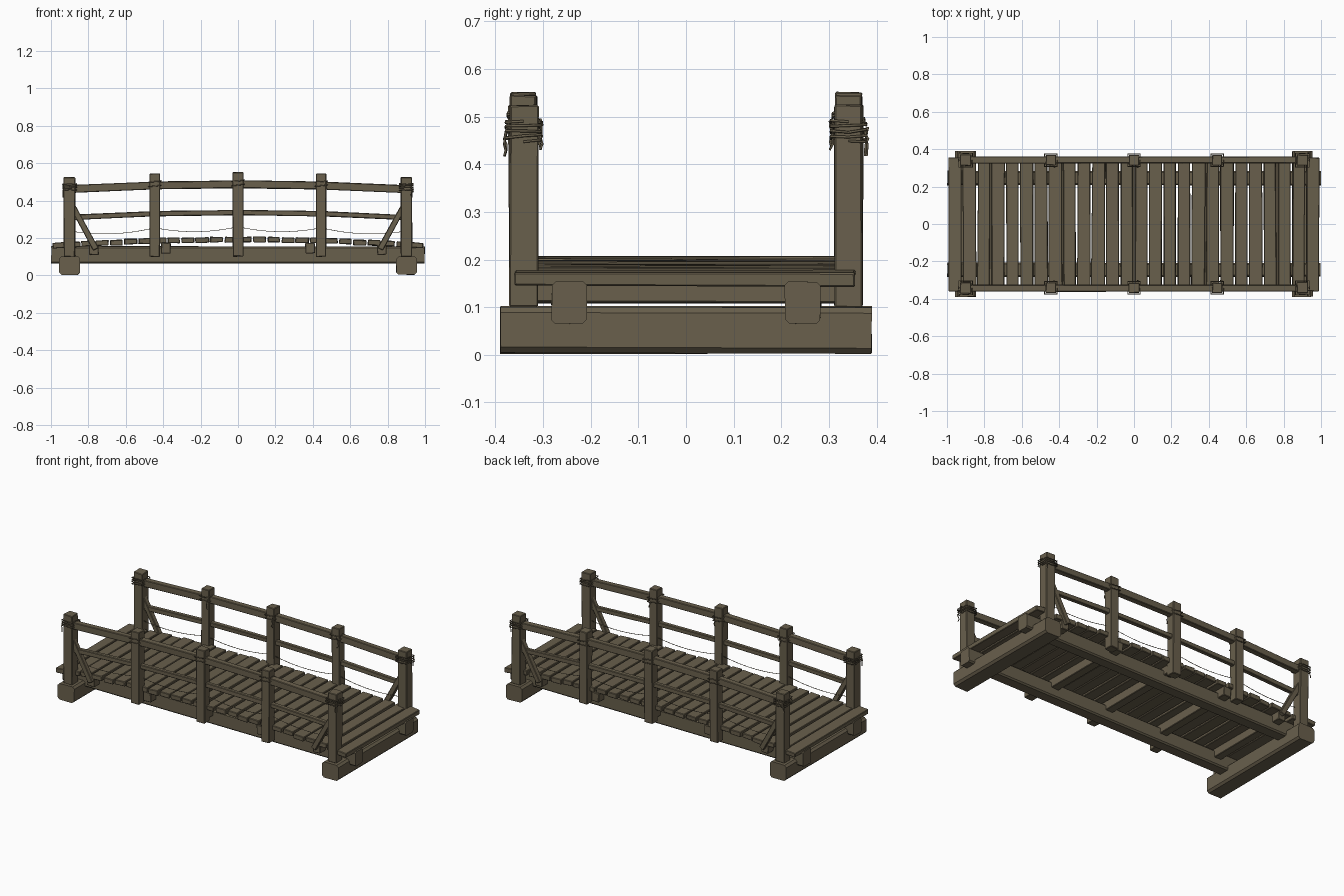
import bpy, bmesh, math, random
from mathutils import Matrix, Vector

if "Cube" in bpy.data.objects:
    bpy.data.objects.remove(bpy.data.objects["Cube"])

random.seed(4)

wood = bpy.data.materials.new("weathered brown wood")
wood.diffuse_color = (0.141, 0.116, 0.073, 1)
wood.use_nodes = True
wood.node_tree.nodes["Principled BSDF"].inputs["Base Color"].default_value = wood.diffuse_color


def rnd(a):
    return random.uniform(-a, a)


def box(name, loc, size, tilt=0.0, yaw=0.0, bevel=0.003, wobble=0.002, along=None):
    """Rough-hewn timber: bevelled box with slightly uneven corners.
    along = axis index whose parallel edges alone are bevelled."""
    bm = bmesh.new()
    bmesh.ops.create_cube(bm, size=1)
    edges = [e for e in bm.edges if along is None or
             abs(e.verts[0].co[along] - e.verts[1].co[along]) > 0.5]
    for v in bm.verts:
        v.co = Vector([v.co[i] * size[i] + rnd(wobble) for i in range(3)])
    bmesh.ops.bevel(bm, geom=edges, offset=bevel, segments=1, affect='EDGES')
    m = Matrix.Translation(loc) @ Matrix.Rotation(yaw, 4, 'Z') @ Matrix.Rotation(tilt, 4, 'Y')
    bmesh.ops.transform(bm, matrix=m, verts=bm.verts)
    me = bpy.data.meshes.new(name)
    bm.to_mesh(me)
    bm.free()
    me.materials.append(wood)
    ob = bpy.data.objects.new(name, me)
    bpy.context.collection.objects.link(ob)
    return ob


def beam(name, a, b, width, height, extra=0.0, bevel=0.003):
    """Timber running from a to b in an x-z plane."""
    a, b = Vector(a), Vector(b)
    d = b - a
    return box(name, (a + b) / 2, (d.length + extra, width, height),
               tilt=-math.atan2(d.z, d.x), bevel=bevel, wobble=0.0015)


def rope(name, pts, radius):
    cu = bpy.data.curves.new(name, 'CURVE')
    cu.dimensions = '3D'
    cu.bevel_depth = radius
    cu.bevel_resolution = 1
    cu.use_fill_caps = True
    sp = cu.splines.new('POLY')
    sp.points.add(len(pts) - 1)
    for p, q in zip(sp.points, pts):
        p.co = (*q, 1)
    cu.materials.append(wood)
    ob = bpy.data.objects.new(name, cu)
    bpy.context.collection.objects.link(ob)


def arch(x, rise=0.03):
    return rise * (1 - min(1, abs(x) / 0.95) ** 2)


# ground sills
for s in (-1, 1):
    box("ground_sill", (s * 0.9, 0, 0.052), (0.11, 0.778, 0.098), bevel=0.012, along=1)

# long stringers
for s in (-1, 1):
    box("stringer", (0, s * 0.245, 0.11), (1.995, 0.076, 0.09), bevel=0.008, along=0)

# cross joists
for i in range(-2, 3):
    x = i * 0.385
    box("cross_joist", (x, 0, 0.132 + arch(x, 0.016)), (0.05, 0.67, 0.056))

# arched deck planks
n, pitch = 26, 0.0765
for i in range(n):
    x = (i - (n - 1) / 2) * pitch
    end = i in (0, n - 1)
    slope = 2 * 0.03 * x / 0.9025
    box("deck_plank", (x, rnd(0.004), 0.161 + arch(x) + rnd(0.002)),
        (0.068 + rnd(0.004), 0.715 if end else 0.675 + rnd(0.01), 0.029),
        tilt=slope + rnd(0.015), yaw=rnd(0.006))

# railings on both sides
posts = [-0.9, -0.445, 0, 0.445, 0.9]
for s in (-1, 1):
    y = s * 0.341
    for x in posts:
        end = abs(x) > 0.8
        top = 0.521 + arch(x)
        w = 0.06 if end else 0.055
        box("rail_post", (x, y, (0.1 + top) / 2), (w, w, top - 0.1), yaw=rnd(0.05))

    for a, b in zip(posts, posts[1:]):
        ea = a - 0.025 if a < -0.8 else a
        eb = b + 0.025 if b > 0.8 else b
        beam("top_rail", (ea, y + s * 0.002, 0.457 + arch(a)),
             (eb, y + s * 0.002, 0.457 + arch(b)), 0.036, 0.041, 0.004)
        beam("middle_rail", (a, y, 0.306 + arch(a)), (b, y, 0.306 + arch(b)), 0.026, 0.028)
        # thin slack rope between posts
        pts = []
        for k in range(13):
            t = k / 12
            x = a + (b - a) * t
            pts.append((x, s * 0.325, 0.235 + arch(x, 0.025) - 0.1 * t * (1 - t)))
        rope("slack_rope", pts, 0.0016)

    # corner braces
    for e in (-1, 1):
        beam("corner_brace", (e * 0.885, y, 0.37), (e * 0.76, y, 0.14), 0.03, 0.03)

    # rope lashings with loose ends
    for x in posts:
        end = abs(x) > 0.8
        r = 0.037 if end else 0.033
        z0 = 0.445 + arch(x, 0.02)
        turns = 4 if end else 2
        pts = []
        for k in range(turns * 8 + 1):
            a = k * math.pi / 4
            c, d = math.cos(a), math.sin(a)
            m = r / max(abs(c), abs(d))
            pts.append((x + c * m, y + d * m, z0 + 0.045 * k / (turns * 8) + rnd(0.003)))
        rope("post_lashing", pts, 0.0028)
        ox = x + (math.copysign(0.03, x) if end else 0.02)
        oy = y + s * 0.038 if end else y - s * 0.036
        rope("loose_rope_end", [(ox + rnd(0.006), oy + rnd(0.004), z0 + 0.03 - 0.012 * k)
                                for k in range(6)], 0.0025)
